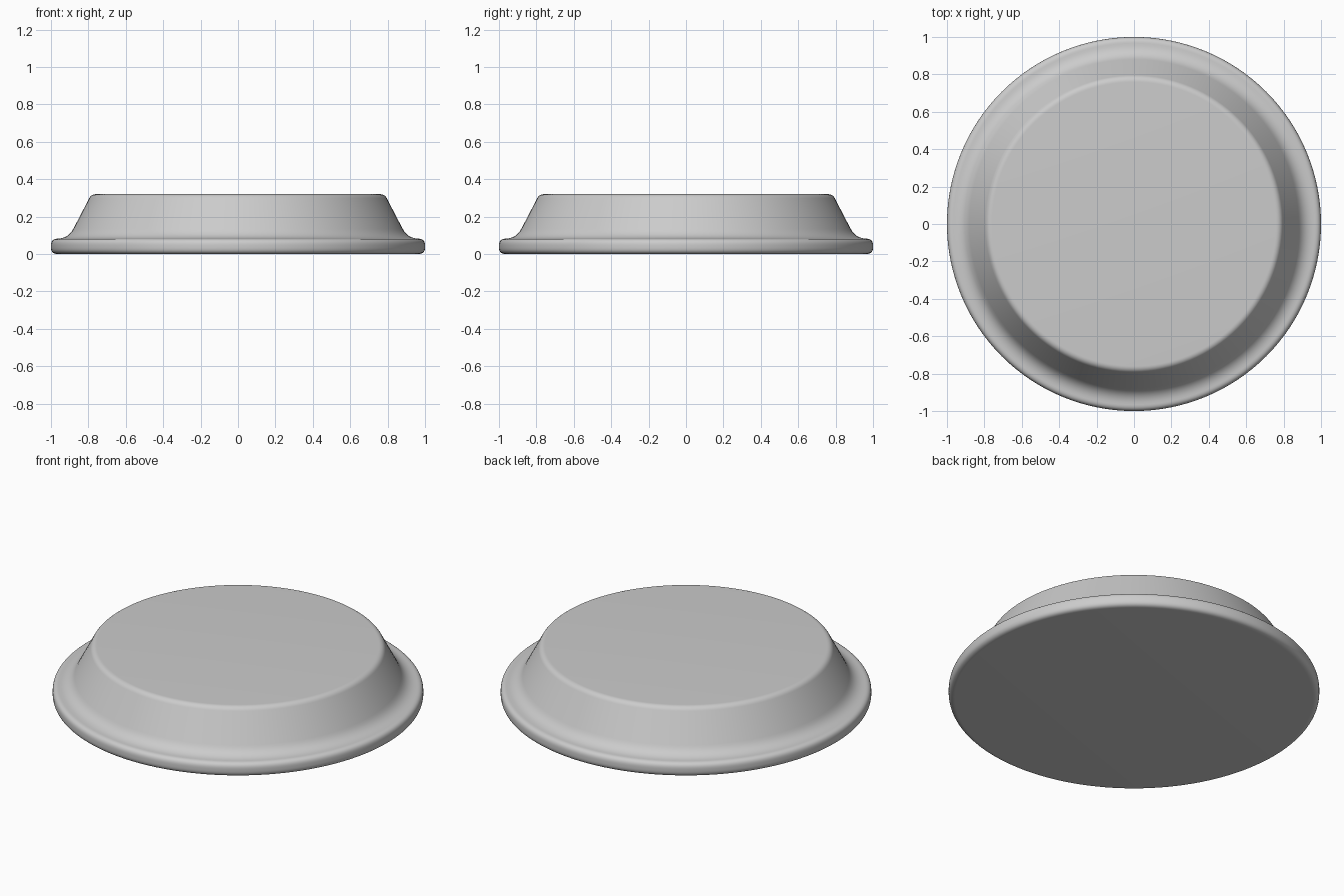
import bpy, bmesh, math
from mathutils import Vector

cube = bpy.data.objects.get("Cube")
if cube:
    bpy.data.objects.remove(cube, do_unlink=True)

SEGMENTS = 128
ARC_STEPS = 8

# One plain grey for the whole part
grey = bpy.data.materials.new("plain grey")
grey.use_nodes = True
color = (0.6, 0.6, 0.6, 1)
grey.diffuse_color = color
grey.node_tree.nodes["Principled BSDF"].inputs["Base Color"].default_value = color


def rounded_profile(start, corners, end):
    """Half profile (radius, height); each corner is rounded by its own setback."""
    points = [Vector(start)] + [Vector(c[:2]) for c in corners] + [Vector(end)]
    out = [points[0]]
    for i, (_, _, setback) in enumerate(corners, 1):
        p = points[i]
        a = p + (points[i - 1] - p).normalized() * setback
        b = p + (points[i + 1] - p).normalized() * setback
        for s in range(ARC_STEPS + 1):
            t = s / ARC_STEPS
            out.append(a * (1 - t) ** 2 + p * 2 * t * (1 - t) + b * t * t)
    return out + [points[-1]]


def lathe(name, profile, material):
    """Revolve a closed-at-axis profile; the end discs are single flat faces."""
    bm = bmesh.new()
    rings = []
    for r, z in profile[1:-1]:
        rings.append([bm.verts.new((r * math.cos(a), r * math.sin(a), z))
                      for a in (math.tau * k / SEGMENTS for k in range(SEGMENTS))])
    for low, high in zip(rings, rings[1:]):
        for k in range(SEGMENTS):
            n = (k + 1) % SEGMENTS
            bm.faces.new((low[k], low[n], high[n], high[k]))
    bm.faces.new(rings[0][::-1])
    bm.faces.new(rings[-1])
    mesh = bpy.data.meshes.new(name)
    bm.to_mesh(mesh)
    bm.free()
    mesh.materials.append(material)
    obj = bpy.data.objects.new(name, mesh)
    bpy.context.collection.objects.link(obj)
    bpy.ops.object.select_all(action='DESELECT')
    obj.select_set(True)
    bpy.context.view_layer.objects.active = obj
    bpy.ops.object.shade_smooth_by_angle(angle=math.radians(30))
    return obj


# Rounded rim, filleted into a tapered wall with a softened top edge
corners = [
    (1.0, 0.0, 0.035),
    (1.0, 0.082, 0.035),
    (0.908, 0.082, 0.06),
    (0.784, 0.32, 0.025),
]
lathe("flanged_disc", rounded_profile((0, 0), corners, (0, 0.32)), grey)
